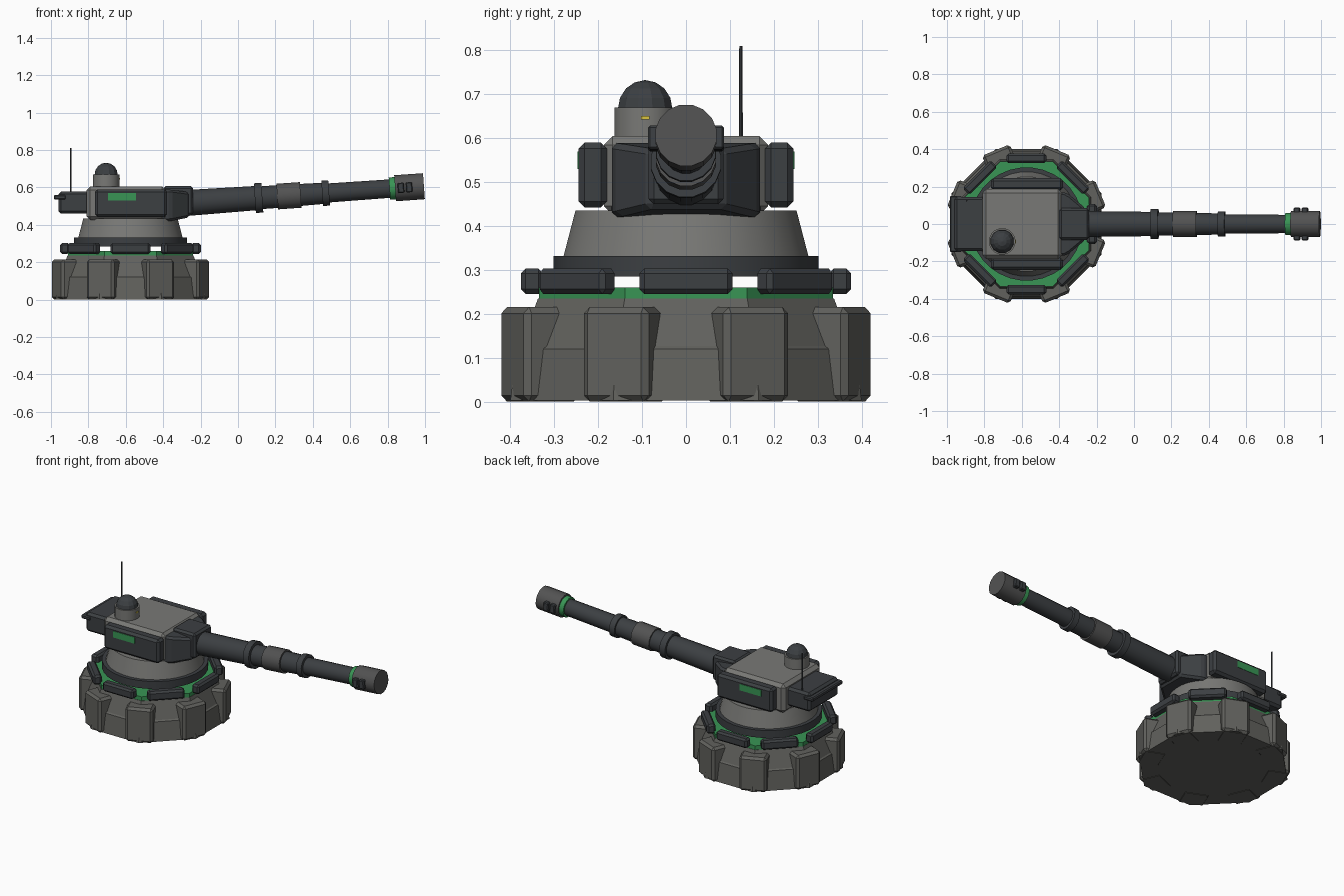
import bpy, bmesh, math
from mathutils import Matrix, Vector

if "Cube" in bpy.data.objects:
    bpy.data.objects.remove(bpy.data.objects["Cube"])

CX = -0.575  # turret axis


def mat(name, c):
    m = bpy.data.materials.new(name)
    m.diffuse_color = (*c, 1)
    m.use_nodes = True
    m.node_tree.nodes["Principled BSDF"].inputs["Base Color"].default_value = m.diffuse_color
    return m


LIGHT = mat("light_grey", (0.19, 0.19, 0.18))
STONE = mat("base_grey", (0.12, 0.12, 0.11))
DARK = mat("dark_grey", (0.045, 0.05, 0.055))
MID = mat("mid_grey", (0.085, 0.085, 0.085))
GREEN = mat("green", (0.04, 0.3, 0.09))
YELLOW = mat("yellow", (0.7, 0.55, 0.05))


def finish(name, bm, m, mtx=Matrix(), smooth=False):
    bmesh.ops.recalc_face_normals(bm, faces=bm.faces)
    bm.transform(mtx)
    me = bpy.data.meshes.new(name)
    bm.to_mesh(me)
    bm.free()
    me.materials.append(m)
    ob = bpy.data.objects.new(name, me)
    bpy.context.collection.objects.link(ob)
    if smooth:
        bpy.ops.object.select_all(action='DESELECT')
        ob.select_set(True)
        bpy.context.view_layer.objects.active = ob
        bpy.ops.object.shade_smooth_by_angle(angle=math.radians(30))
    return ob


def box(name, x, y, z, m, bevel=0.0, mtx=Matrix()):
    """Box from (min, max) ranges with chamfered edges."""
    bm = bmesh.new()
    bmesh.ops.create_cube(bm, size=1)
    for v in bm.verts:
        v.co = Vector([(r[0] + r[1]) / 2 + c * (r[1] - r[0]) for r, c in zip((x, y, z), v.co)])
    if bevel:
        bmesh.ops.bevel(bm, geom=bm.edges[:], offset=bevel, segments=1, affect='EDGES')
    return finish(name, bm, m, mtx)


def lathe(name, profile, n, m, mtx=Matrix(), smooth=False):
    """Stack of n-sided rings (radius, height), capped; flats face the axes."""
    bm = bmesh.new()
    rings = []
    for r, z in profile:
        rings.append([bm.verts.new((r * math.cos(a), r * math.sin(a), z))
                      for a in (2 * math.pi * (i + 0.5) / n for i in range(n))])
    for a, b in zip(rings, rings[1:]):
        for i in range(n):
            j = (i + 1) % n
            bm.faces.new((a[i], a[j], b[j], b[i]))
    bm.faces.new(rings[0])
    bm.faces.new(rings[-1])
    return finish(name, bm, m, mtx, smooth)


def loft(name, sections, m, bevel=0.0):
    """Loft through (x, half width, z low, z high) rectangles."""
    bm = bmesh.new()
    rings = [[bm.verts.new((x, sy * w, z)) for sy, z in ((-1, a), (1, a), (1, b), (-1, b))]
             for x, w, a, b in sections]
    for p, q in zip(rings, rings[1:]):
        for i in range(4):
            bm.faces.new((p[i], p[(i + 1) % 4], q[(i + 1) % 4], q[i]))
    bm.faces.new(rings[0])
    bm.faces.new(rings[-1])
    if bevel:
        bmesh.ops.bevel(bm, geom=bm.edges[:], offset=bevel, segments=1, affect='EDGES')
    return finish(name, bm, m)


AXIS = Matrix.Translation((CX, 0, 0))
K = 1 / math.cos(math.pi / 8)  # octagon apothem to corner radius

# Octagonal base and glowing ring
lathe("base_body", [(r * K, z) for r, z in
                    ((0.40, 0.002), (0.386, 0.12), (0.378, 0.127), (0.337, 0.235))], 8, STONE, AXIS)
lathe("glow_ring", [(0.335 * K, 0.235), (0.335 * K, 0.26)], 8, GREEN, AXIS)

# Eight buttresses and eight armour plates around the axis
for i in range(8):
    turn = AXIS @ Matrix.Rotation(math.radians(45 * i), 4, 'Z')
    half = turn @ Matrix.Rotation(math.radians(22.5), 4, 'Z')
    box(f"base_buttress_{i}", (0.29, 0.428), (-0.08, 0.08), (0, 0.215), STONE, 0.014, half)
    box(f"ring_plate_{i}", (0.325, 0.376), (-0.106, 0.106), (0.245, 0.303), DARK, 0.011, turn)

# Rotating collar and neck
lathe("turret_collar", [(0.303, 0.285), (0.303, 0.332)], 32, DARK, AXIS, True)
lathe("turret_neck", [(0.28, 0.332), (0.253, 0.435)], 32, LIGHT, AXIS, True)

# Turret head, side armour and side lights
box("turret_head", (-0.81, -0.385), (-0.187, 0.187), (0.425, 0.605), LIGHT, 0.02)
for s, tag in ((-1, "right"), (1, "left")):
    ys = sorted((s * 0.18, s * 0.245))
    box("side_armour_" + tag, (-0.765, -0.38), ys, (0.442, 0.59), DARK, 0.014)
    box("side_light_" + tag, (-0.695, -0.545), sorted((s * 0.235, s * 0.247)), (0.53, 0.57), GREEN)

# Rear bustle with ledge
box("rear_bustle", (-0.96, -0.79), (-0.145, 0.145), (0.46, 0.578), DARK, 0.014)
box("rear_ledge", (-0.985, -0.92), (-0.15, 0.15), (0.535, 0.56), DARK, 0.006)

# Gun mantlet: tapered cheeks and a central block
loft("mantlet_cheeks", [(-0.41, 0.17, 0.42, 0.59), (-0.36, 0.168, 0.42, 0.588),
                        (-0.26, 0.085, 0.44, 0.575)], DARK, 0.012)
box("mantlet_block", (-0.40, -0.24), (-0.085, 0.085), (0.45, 0.607), DARK, 0.012)

# Barrel parts along a raised axis; local z runs along the barrel
TILT = math.radians(4.05)
GUN = Matrix.Translation((-0.3, 0, 0.515)) @ Matrix.Rotation(math.pi / 2 - TILT, 4, 'Y')


def gun_part(name, x0, x1, r0, r1, m):
    d0, d1 = ((x + 0.3) / math.cos(TILT) for x in (x0, x1))
    lathe(name, [(r0, d0), (r1, d1)], 16, m, GUN, True)


gun_part("barrel_root", -0.30, 0.10, 0.071, 0.066, DARK)
gun_part("barrel_collar_rear", 0.09, 0.13, 0.081, 0.081, DARK)
gun_part("barrel_mid", 0.13, 0.22, 0.062, 0.062, DARK)
gun_part("barrel_sleeve", 0.21, 0.335, 0.07, 0.07, MID)
gun_part("barrel_fore", 0.33, 0.45, 0.06, 0.058, DARK)
gun_part("barrel_collar_front", 0.45, 0.487, 0.069, 0.069, DARK)
gun_part("barrel_tip", 0.48, 0.85, 0.052, 0.05, DARK)
gun_part("muzzle_glow_band", 0.81, 0.845, 0.061, 0.061, GREEN)
gun_part("muzzle", 0.84, 0.994, 0.071, 0.071, MID)
for i, d in enumerate((1.157, 1.201)):
    box(f"muzzle_vent_{i}", (-0.027, 0.027), (-0.087, 0.087), (d, d + 0.034), DARK, 0.005, GUN)

# Sensor cupola with dome and lens, and the antenna
CUP = Matrix.Translation((-0.705, -0.093, 0))
lathe("cupola", [(0.071, 0.595), (0.071, 0.67)], 24, LIGHT, CUP, True)
lathe("cupola_dome", [(0.064 * math.cos(a), 0.668 + 0.064 * math.sin(a)) for a in
                      (math.radians(d) for d in (0, 22, 45, 67, 88))], 12, DARK, CUP)
box("cupola_lens", (0.06, 0.074), (-0.01, 0.01), (0.643, 0.65), YELLOW, 0, CUP)
lathe("antenna", [(0.005, 0.56), (0.004, 0.81)], 8, DARK, Matrix.Translation((-0.895, 0.125, 0)))
